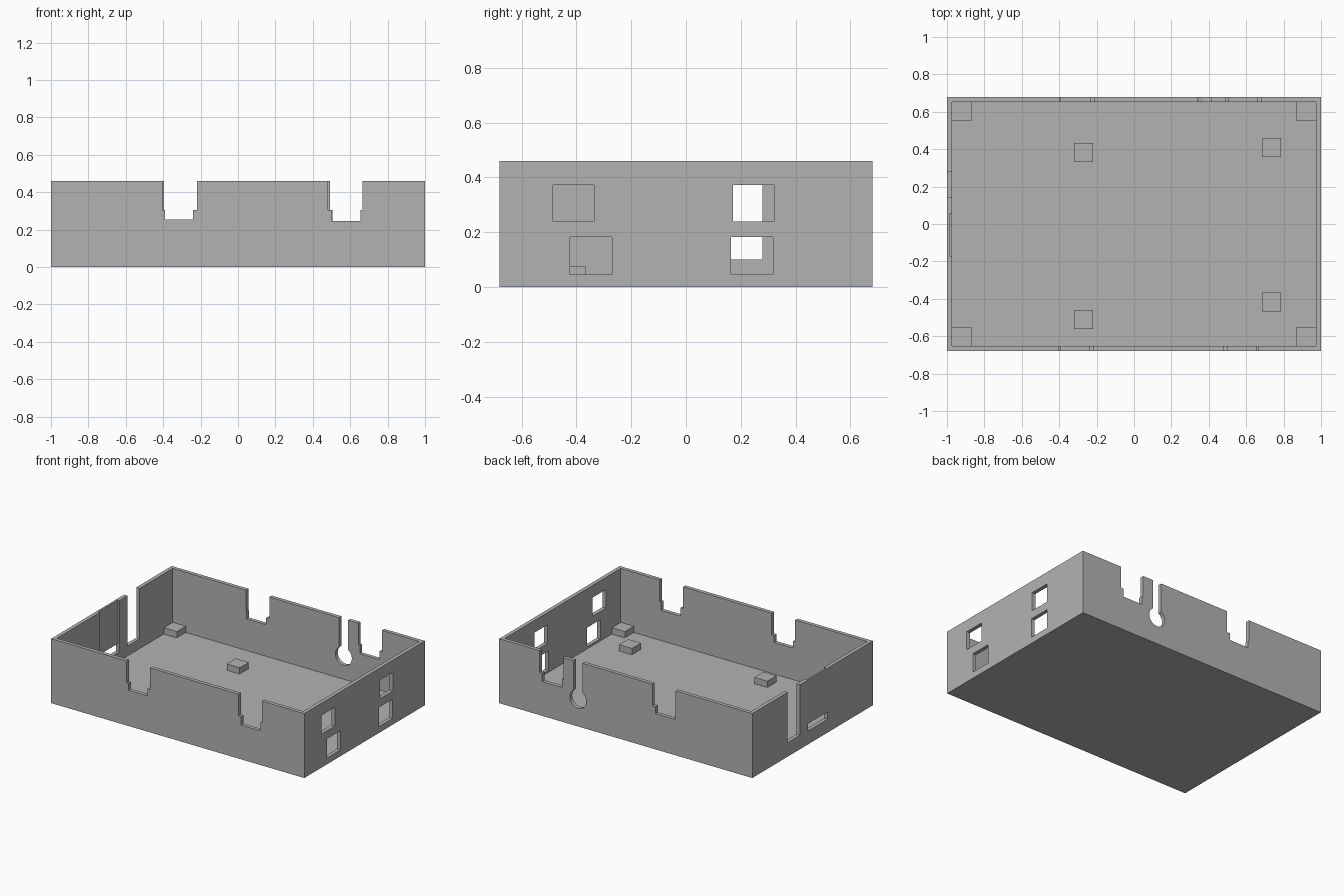
import bpy
import bmesh
from mathutils import Matrix, Vector

cube = bpy.data.objects.get("Cube")
if cube:
    bpy.data.objects.remove(cube, do_unlink=True)

W, D, H = 1.0, 0.68, 0.46      # half width, half depth, height
WALL, FLOOR, PAD_TOP = 0.027, 0.03, 0.075
TOP = H + 0.1                  # cutters that open the rim rise past it

grey = bpy.data.materials.new("plain grey")
grey.use_nodes = True
colour = (0.45, 0.45, 0.45, 1)
grey.diffuse_color = colour
grey.node_tree.nodes["Principled BSDF"].inputs["Base Color"].default_value = colour


def add_object(name, bm):
    mesh = bpy.data.meshes.new(name)
    bm.to_mesh(mesh)
    bm.free()
    mesh.materials.append(grey)
    obj = bpy.data.objects.new(name, mesh)
    bpy.context.collection.objects.link(obj)
    return obj


def box(name, x, y, z):
    """Box from (low, high) ranges."""
    bm = bmesh.new()
    lo, hi = Vector((x[0], y[0], z[0])), Vector((x[1], y[1], z[1]))
    bmesh.ops.create_cube(bm, size=1, matrix=Matrix.Translation((lo + hi) / 2)
                          @ Matrix.Diagonal((*(hi - lo), 1)))
    return add_object(name, bm)


def cylinder_y(name, centre, radius, length):
    bm = bmesh.new()
    bmesh.ops.create_cone(bm, cap_ends=True, segments=40, radius1=radius,
                          radius2=radius, depth=length,
                          matrix=Matrix.Translation(centre) @ Matrix.Rotation(1.5707963, 4, "X"))
    return add_object(name, bm)


def cut(target, cutter):
    mod = target.modifiers.new("cut", "BOOLEAN")
    mod.operation = "DIFFERENCE"
    mod.solver = "EXACT"
    mod.object = cutter
    bpy.context.view_layer.objects.active = target
    bpy.ops.object.modifier_apply(modifier=mod.name)
    bpy.data.objects.remove(cutter, do_unlink=True)


# Open tray
tray = box("tray", (-W, W), (-D, D), (0, H))
cut(tray, box("cavity", (-W + WALL, W - WALL), (-D + WALL, D - WALL), (FLOOR, TOP)))

front, back = (-D - 0.05, -D + 0.05), (D - 0.05, D + 0.05)
right, left = (W - 0.05, W + 0.05), (-W - 0.05, -W + 0.05)

# Stepped notches in the front and back rims: wide upper part, narrow lower part
for wall, upper, lower, bottom in (
        (front, (-0.405, -0.22), (-0.39, -0.24), 0.255),
        (front, (0.48, 0.665), (0.50, 0.655), 0.245),
        (back, (-0.395, -0.21), (-0.39, -0.235), 0.255),
        (back, (0.493, 0.68), (0.505, 0.66), 0.245)):
    cut(tray, box("notch_upper", upper, wall, (0.305, TOP)))
    cut(tray, box("notch_lower", lower, wall, (bottom, TOP)))

# Keyhole in the back wall
cut(tray, box("keyhole_slot", (0.342, 0.412), back, (0.2, TOP)))
cut(tray, cylinder_y("keyhole_round", (0.377, D, 0.195), 0.065, 0.1))

# Square windows in the +x wall
for y, z in (((-0.485, -0.335), (0.24, 0.373)), ((-0.423, -0.27), (0.045, 0.182)),
             ((0.172, 0.322), (0.24, 0.373)), ((0.164, 0.318), (0.045, 0.182))):
    cut(tray, box("window", right, y, z))

# Tall slot, low slot and inner recess in the -x wall
cut(tray, box("tall_slot", left, (0.143, 0.28), (0.10, TOP)))
cut(tray, box("low_slot", left, (-0.17, 0.053), (0.095, 0.148)))
cut(tray, box("recess", (-W + 0.013, -W + 0.05), (-0.17, 0.053), (0.095, TOP)))

# Square support pads on the floor, four at the corners and four inside
PAD = 0.051
corners = [(sx * 0.921, sy * 0.603) for sx in (-1, 1) for sy in (-1, 1)]
inner = [(-0.27, 0.383), (0.735, 0.41), (-0.27, -0.51), (0.735, -0.418)]
for kind, spots in (("corner_pad", corners), ("inner_pad", inner)):
    for x, y in spots:
        box(kind, (x - PAD, x + PAD), (y - PAD, y + PAD), (FLOOR - 0.005, PAD_TOP))
